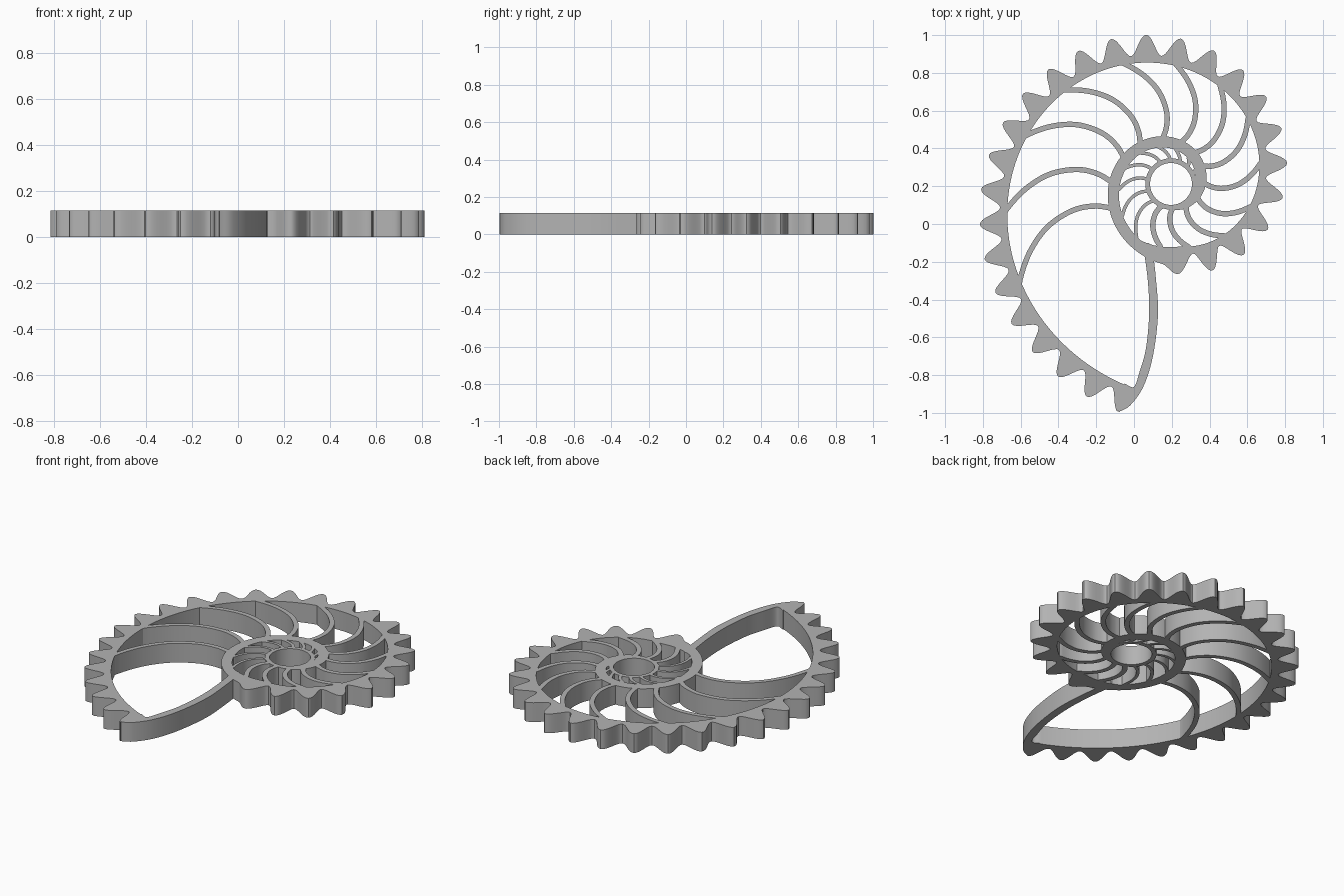
import bpy, bmesh
from math import sin, cos, pi, radians, exp, log, hypot
from mathutils import Vector

cube = bpy.data.objects.get("Cube")
if cube:
    bpy.data.objects.remove(cube)

HEIGHT = 0.115
HUB = Vector((0.196, 0.212))
R0, STEP, GROWTH = 1.24, 0.0293, 0.1592   # spiral start radius, loss per tooth, growth rate
START = radians(257)
TEETH = 26

grey = bpy.data.materials.new("plain grey")
grey.use_nodes = True
grey.diffuse_color = (0.45, 0.45, 0.45, 1)
grey.node_tree.nodes["Principled BSDF"].inputs["Base Color"].default_value = (0.45, 0.45, 0.45, 1)


def ribbon(name, side_a, side_b, closed=False):
    """Solid strip of constant height between two plan outlines."""
    bm = bmesh.new()
    rows = []
    for a, b in zip(side_a, side_b):
        rows.append([bm.verts.new((p[0], p[1], z)) for p, z in
                     ((a, 0), (b, 0), (b, HEIGHT), (a, HEIGHT))])
    pairs = list(zip(rows, rows[1:]))
    if closed:
        pairs.append((rows[-1], rows[0]))
    else:
        bm.faces.new(rows[0])
        bm.faces.new(rows[-1])
    for r, s in pairs:
        for k in range(4):
            m = (k + 1) % 4
            bm.faces.new((r[k], r[m], s[m], s[k]))
    bmesh.ops.recalc_face_normals(bm, faces=bm.faces[:])
    mesh = bpy.data.meshes.new(name)
    bm.to_mesh(mesh)
    bm.free()
    mesh.materials.append(grey)
    mesh.shade_smooth()
    mesh.set_sharp_from_angle(angle=radians(35))
    obj = bpy.data.objects.new(name, mesh)
    bpy.context.collection.objects.link(obj)
    return obj


def smooth_path(pts, steps=6):
    """Catmull-Rom curve through the points."""
    p = [Vector(q) for q in pts]
    p = [2 * p[0] - p[1]] + p + [2 * p[-1] - p[-2]]
    out = []
    for a, b, c, d in zip(p, p[1:], p[2:], p[3:]):
        for k in range(steps):
            t = k / steps
            out.append(0.5 * (2 * b + (c - a) * t + (2 * a - 5 * b + 4 * c - d) * t * t
                              + (3 * b - a - 3 * c + d) * t ** 3))
    return out + [p[-2]]


def polar(r, ang):
    return HUB + Vector((r * cos(ang), r * sin(ang)))


def spiral_radius(ang):
    return R0 * exp(GROWTH * (ang - START))


def spiral_point(i, inset):
    """Point on the spiral at tooth count i, moved inward along the normal."""
    r = R0 - STEP * i
    ang = START - log(R0 / r) / GROWTH
    normal = ang - GROWTH
    return polar(r, ang) - inset * Vector((cos(normal), sin(normal)))


def outer_inset(i):
    if i <= TEETH:
        return 0.108 * (0.5 - 0.5 * cos(2 * pi * i))
    return 0.038 * (0.5 - 0.5 * cos(pi * min(1, (i - TEETH) * 2)))


def inner_inset(i):
    blend = min(1, max(0, (i - TEETH) / 1.5))
    return min(0.147 - 0.05 * blend, R0 - STEP * i - 0.12)


# Toothed rim winding inward to the plain inner ring
counts = [k / 16 for k in range(int(36.4 * 16))]
ribbon("spiral_rim", [spiral_point(i, outer_inset(i)) for i in counts],
       [spiral_point(i, inner_inset(i)) for i in counts])

# Hub ring around the shaft hole
turn = [2 * pi * k / 64 for k in range(64)]
ribbon("hub_ring", [polar(0.136, a) for a in turn], [polar(0.111, a) for a in turn], True)

# Curved closing wall of the largest chamber
wall_out = [(-.08, -.995), (-.02, -.96), (.05, -.86), (.10, -.70),
            (.127, -.48), (.116, -.29), (.10, -.16), (.08, -.10)]
wall_in = [(-.05, -.845), (0, -.862), (.03, -.78), (.063, -.66),
           (.08, -.48), (.074, -.31), (.053, -.15), (.037, -.10)]
ribbon("closing_wall", smooth_path(wall_out), smooth_path(wall_in))

# Curved chamber walls: one shape (radius ratio, sweep in degrees), scaled along the spiral
SHAPE = smooth_path([(1, 0), (.86, -7.5), (.71, -14), (.55, -17.6),
                     (.44, -16.2), (.37, -11.5), (.3, -4)], 8)
wall_angles = [212.5, 188.6, 161, 138, 111, 87, 63, 40, 12.5, -16.5, -44.7, -74.4, -100,
               -123, -147, -174, -200, -226, -252, -278, -304, -330]
for n, deg in enumerate(wall_angles):
    ang = radians(deg)
    r = spiral_radius(ang)
    r_out = r - inner_inset((R0 - r) / STEP)
    half = 0.014 if n < 13 else 0.009
    line = [polar(r_out + 0.014, ang + radians(1))]
    for ratio, sweep in SHAPE:
        a = ang + radians(sweep)
        line.append(polar(r_out * ratio, a))
        if r_out * ratio < max(0.125, spiral_radius(a - 2 * pi) - 0.06):
            break
    left, right = [], []
    for k, p in enumerate(line):
        d = line[min(k + 1, len(line) - 1)] - line[max(k - 1, 0)]
        side = Vector((-d.y, d.x)) / hypot(d.x, d.y) * half
        left.append(p + side)
        right.append(p - side)
    ribbon("chamber_wall_%02d" % (n + 1), left, right)
